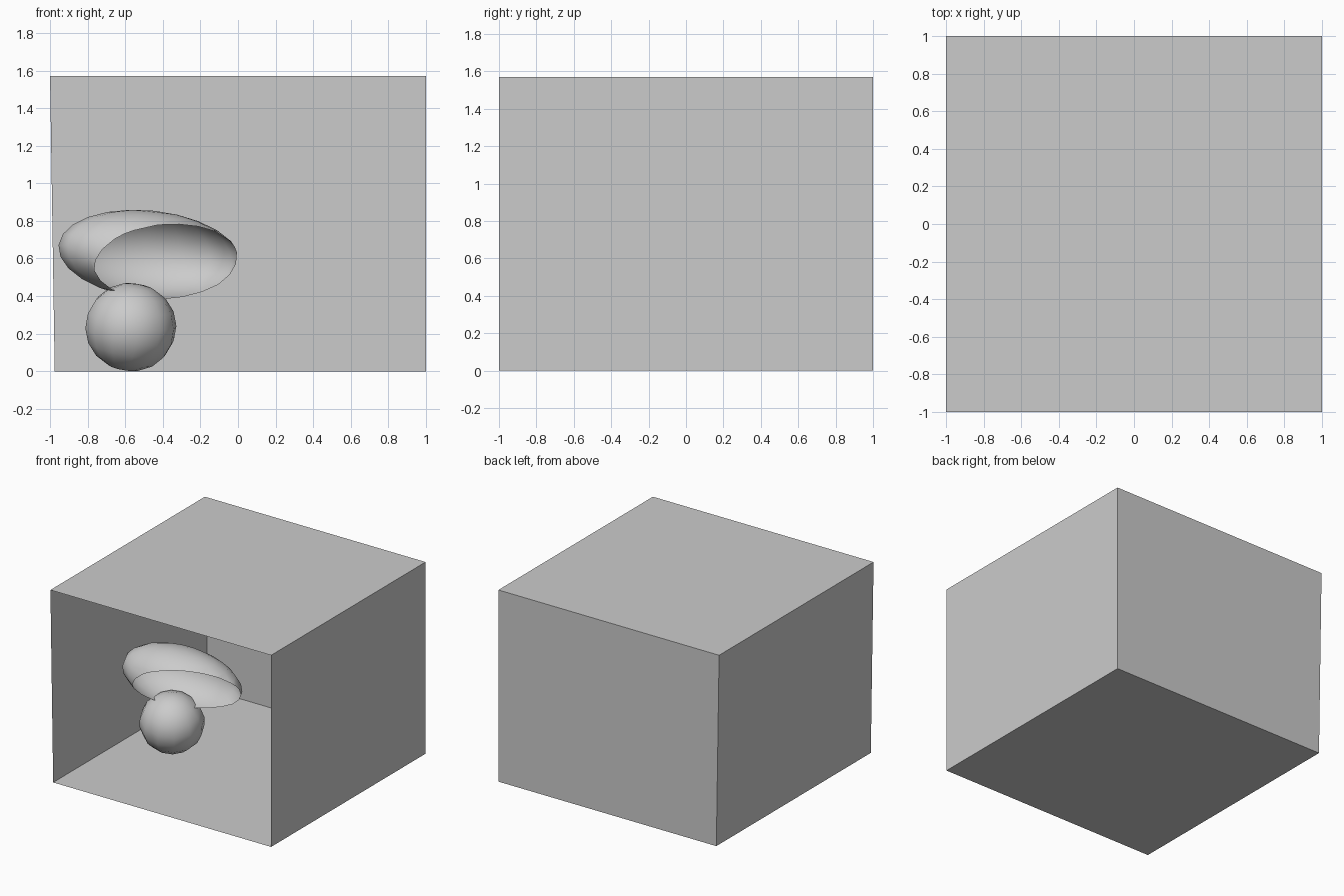
import bpy
import bmesh
from math import radians
from mathutils import Matrix, Vector, Euler

cube = bpy.data.objects.get("Cube")
if cube:
    bpy.data.objects.remove(cube, do_unlink=True)

grey = bpy.data.materials.new("plain grey")
grey.use_nodes = True
colour = (0.6, 0.6, 0.6, 1)
grey.diffuse_color = colour
grey.node_tree.nodes["Principled BSDF"].inputs["Base Color"].default_value = colour


def finish(bm, name, smooth):
    """Turn a bmesh into a named, coloured object."""
    mesh = bpy.data.meshes.new(name)
    for face in bm.faces:
        face.smooth = smooth
    bm.to_mesh(mesh)
    bm.free()
    mesh.materials.append(grey)
    obj = bpy.data.objects.new(name, mesh)
    bpy.context.collection.objects.link(obj)
    return obj


def ellipsoid(centre, radii, turn, segments, rings):
    """Low-poly sphere, stretched, turned and moved into place."""
    bm = bmesh.new()
    bmesh.ops.create_uvsphere(bm, u_segments=segments, v_segments=rings, radius=1)
    place = (Matrix.Translation(centre)
             @ Euler([radians(a) for a in turn]).to_matrix().to_4x4()
             @ Matrix.Diagonal((*radii, 1)))
    bmesh.ops.transform(bm, matrix=place, verts=bm.verts)
    return bm


# Room shell: a box without its front, the -x wall leaning in at the floor
height = 1.57
bm = bmesh.new()
bmesh.ops.create_cube(bm, size=2)
for v in bm.verts:
    v.co.z = height if v.co.z > 0 else 0
    if v.co.x < 0 and v.co.z == 0:
        v.co.x = -0.975
front = [f for f in bm.faces if f.normal.y < -0.9]
bmesh.ops.delete(bm, geom=front, context='FACES_ONLY')
finish(bm, "room_shell", False)

# Ball resting on the floor
ball = ellipsoid((-0.57, -0.04, 0.235), (0.245, 0.245, 0.235), (12, 8, 10), 12, 9)
finish(ball, "ball", True)

# Hollow cap leaning over the ball, open towards the front and below
centre = Vector((-0.47, -0.05, 0.62))
cap = ellipsoid(centre, (0.49, 0.28, 0.235), (0, 6, 6), 16, 12)
opening = Vector((0.35, -0.8, -0.48)).normalized()
bmesh.ops.bisect_plane(cap, geom=cap.verts[:] + cap.edges[:] + cap.faces[:],
                       plane_co=centre + opening * 0.1, plane_no=opening,
                       clear_outer=True)
finish(cap, "hollow_cap", True)
